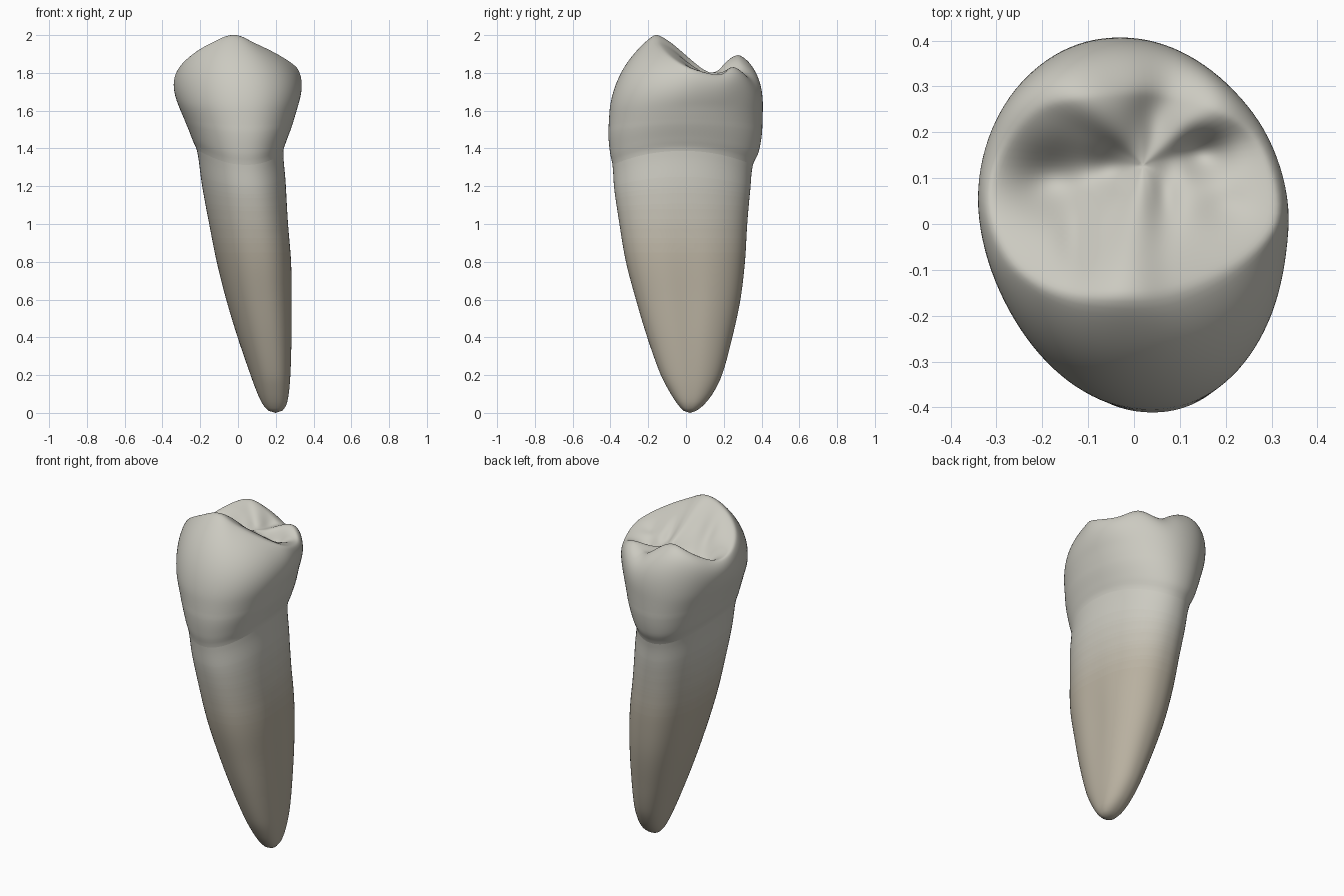
import bpy, math
from mathutils import Vector

if "Cube" in bpy.data.objects:
    bpy.data.objects.remove(bpy.data.objects["Cube"])

N = 112          # points around
NECK = 1.35      # ring parameter of the line between root and crown
SHOULDER = 1.62  # where the crown starts turning in to the cusps

# height, left x, right x, front y, back y
PROFILE = [
    (0.012, .160, .236, -.014, .056), (0.04, .135, .255, -.040, .092),
    (0.10, .105, .268, -.080, .140), (0.20, .068, .277, -.133, .190),
    (0.40, .000, .284, -.205, .245), (0.60, -.06, .285, -.265, .288),
    (0.80, -.11, .282, -.318, .312), (1.00, -.15, .264, -.352, .324),
    (1.20, -.19, .250, -.379, .340),
    (1.35, -.214, .238, -.389, .354), (1.41, -.237, .255, -.402, .383),
    (1.50, -.268, .284, -.411, .402), (1.62, -.313, .316, -.405, .408)]

# crest of the chewing surface, anticlockwise from the right
RIM = [(.315, .01, 1.83), (.27, .18, 1.79), (.18, .25, 1.835), (.08, .28, 1.80),
       (.0, .29, 1.85), (-.12, .28, 1.897), (-.22, .245, 1.855), (-.295, .14, 1.805),
       (-.315, .02, 1.825), (-.265, -.09, 1.885), (-.17, -.15, 1.95),
       (-.03, -.165, 2.007), (.10, -.15, 1.957), (.24, -.08, 1.885)]

# pits and grooves: x, y, width x, width y, depth
DIPS = [(-.18, .09, .09, .07, .085), (-.05, .12, .05, .05, .045),
        (.15, .15, .06, .05, .07), (.07, .07, .03, .08, .03),
        (-.13, -.03, .03, .07, .03), (.03, .25, .035, .06, .02),
        (.20, .04, .05, .04, .02)]


def spline(keys, vals, k):
    """Smooth interpolation through uneven keys."""
    i = max(j for j in range(len(keys) - 1) if keys[j] <= k or j == 0)
    h = keys[i + 1] - keys[i]
    t = (k - keys[i]) / h

    def slope(j):
        a, b = max(j - 1, 0), min(j + 1, len(keys) - 1)
        return (vals[b] - vals[a]) / (keys[b] - keys[a])
    return ((2*t**3 - 3*t**2 + 1) * vals[i] + (t**3 - 2*t**2 + t) * h * slope(i)
            + (3*t**2 - 2*t**3) * vals[i + 1] + (t**3 - t**2) * h * slope(i + 1))


def oval(l, r, f, b, z, power):
    """Oval ring, slightly skewed as the tooth is not symmetric."""
    pts = []
    for j in range(N):
        a = 2 * math.pi * j / N
        c, s = math.cos(a), math.sin(a)
        x = math.copysign(abs(c) ** (2 / power), c)
        y = math.copysign(abs(s) ** (2 / power), s) * (b - f) / 2
        pts.append(Vector(((l + r) / 2 + x * (r - l) / 2 - 0.08 * y, (f + b) / 2 + y, z)))
    return pts


def body_ring(u):
    keys = [p[0] for p in PROFILE]
    l, r, f, b = [spline(keys, [p[i] for p in PROFILE], u) for i in range(1, 5)]
    pts = oval(l, r, f, b, u, 2.25 - 0.15 * min(1, max(0, (u - 0.9) / 0.5)))
    for j, p in enumerate(pts):
        a = 2 * math.pi * j / N
        # the neck line rises at the sides and dips front and back
        p.z += 0.037 * math.cos(2 * a) * math.exp(-((u - NECK) / 0.2) ** 2)
        # shallow long groove on the right of the root
        d = min(a, 2 * math.pi - a)
        p.x -= 0.01 * math.exp(-(d / 0.25) ** 2) * math.exp(-((u - 0.65) / 0.35) ** 2)
    return pts


def rim_ring():
    ang = [math.atan2(y / .41, x / .34) % (2 * math.pi) for x, y, z in RIM]
    keys = [a - 2 * math.pi for a in ang] + ang + [a + 2 * math.pi for a in ang]
    return [Vector([spline(keys, [p[i] for p in RIM] * 3, 2 * math.pi * j / N)
                    for i in range(3)]) for j in range(N)]


def dip(x, y):
    return sum(d * math.exp(-((x - cx) / wx) ** 2 - ((y - cy) / wy) ** 2)
               for cx, cy, wx, wy, d in DIPS)


def skin(name, rings, bottom=None, top=None):
    verts = [p for ring in rings for p in ring]
    faces = []
    for i in range(len(rings) - 1):
        for j in range(N):
            k = (j + 1) % N
            faces.append((i*N + j, i*N + k, (i+1)*N + k, (i+1)*N + j))
    if bottom is not None:
        verts.append(bottom)
        faces += [(len(verts) - 1, (j + 1) % N, j) for j in range(N)]
    if top is not None:
        verts.append(top)
        o = (len(rings) - 1) * N
        faces += [(o + j, o + (j + 1) % N, len(verts) - 1) for j in range(N)]
    me = bpy.data.meshes.new(name)
    me.from_pydata(verts, [], faces)
    for p in me.polygons:
        p.use_smooth = True
    ob = bpy.data.objects.new(name, me)
    bpy.context.collection.objects.link(ob)
    return ob


def paint(ob, name, rgb):
    m = bpy.data.materials.new(name)
    m.diffuse_color = (*rgb, 1)
    m.use_nodes = True
    m.node_tree.nodes["Principled BSDF"].inputs["Base Color"].default_value = m.diffuse_color
    ob.data.materials.append(m)


# root, with colour darkening toward the tip
us = [0.012, 0.025, 0.04, 0.06, 0.08] + [0.1 + (NECK - 0.1) * i / 50 for i in range(51)]
root = skin("root", [body_ring(u) for u in us], bottom=Vector((.198, .022, 0)))
STEPS = 12
for i in range(STEPS):
    t = i / (STEPS - 1)
    paint(root, "root_shade_%d" % i,
          (.60 - .12 * t, .59 - .155 * t, .53 - .18 * t))
for i, p in enumerate(root.data.polygons):
    u = us[min(i // N, len(us) - 1)] if i < (len(us) - 1) * N else 0
    p.material_index = max(0, min(STEPS - 1, int((1.25 - u) / 0.45 * STEPS)))

# crown: flared wall, curve up to the cusps, then the chewing surface
rings = [body_ring(NECK + (SHOULDER - NECK) * i / 18) for i in range(19)]
base, rim = rings[-1], rim_ring()
guide = oval(-.366, .364, -.372, .412, 0, 2.1)
for p, q in zip(guide, rim):
    # the back cusps are fuller than the front one
    fullness = 0.6 + 0.27 * min(1, max(0, p.y / 0.3))
    p.z = SHOULDER + fullness * (q.z - SHOULDER)
for i in range(1, 21):
    t = i / 20
    rings.append([a * (1-t)**2 + g * 2*t*(1-t) + b * t*t
                  for a, g, b in zip(base, guide, rim)])
rings[-1] = [p - Vector((0, 0, 0.5 * dip(p.x, p.y))) for p in rings[-1]]
pit = Vector((.02, .13, 1.81))
for i in range(1, 30):
    t = 1 - i / 30
    smooth = t * t * (3 - 2 * t)
    ring = []
    for b in rim:
        mix = 0.6 + 0.4 * min(1, max(0, b.y / 0.2))
        p = pit.lerp(b, t)
        w = (1 - mix) * t + mix * smooth
        p.z = pit.z + (b.z - pit.z) * w - dip(p.x, p.y) * (1 - 0.5 * t ** 6)
        ring.append(p)
    rings.append(ring)
crown = skin("crown", rings, top=pit - Vector((0, 0, dip(pit.x, pit.y))))
paint(crown, "enamel", (.60, .59, .53))

# soften the shoulder and crest only
grp = crown.vertex_groups.new(name="crest")
grp.add(list(range(12 * N, len(crown.data.vertices))), 1.0, 'REPLACE')
sm = crown.modifiers.new("soften", 'SMOOTH')
sm.vertex_group = "crest"
sm.factor = 0.5
sm.iterations = 12
